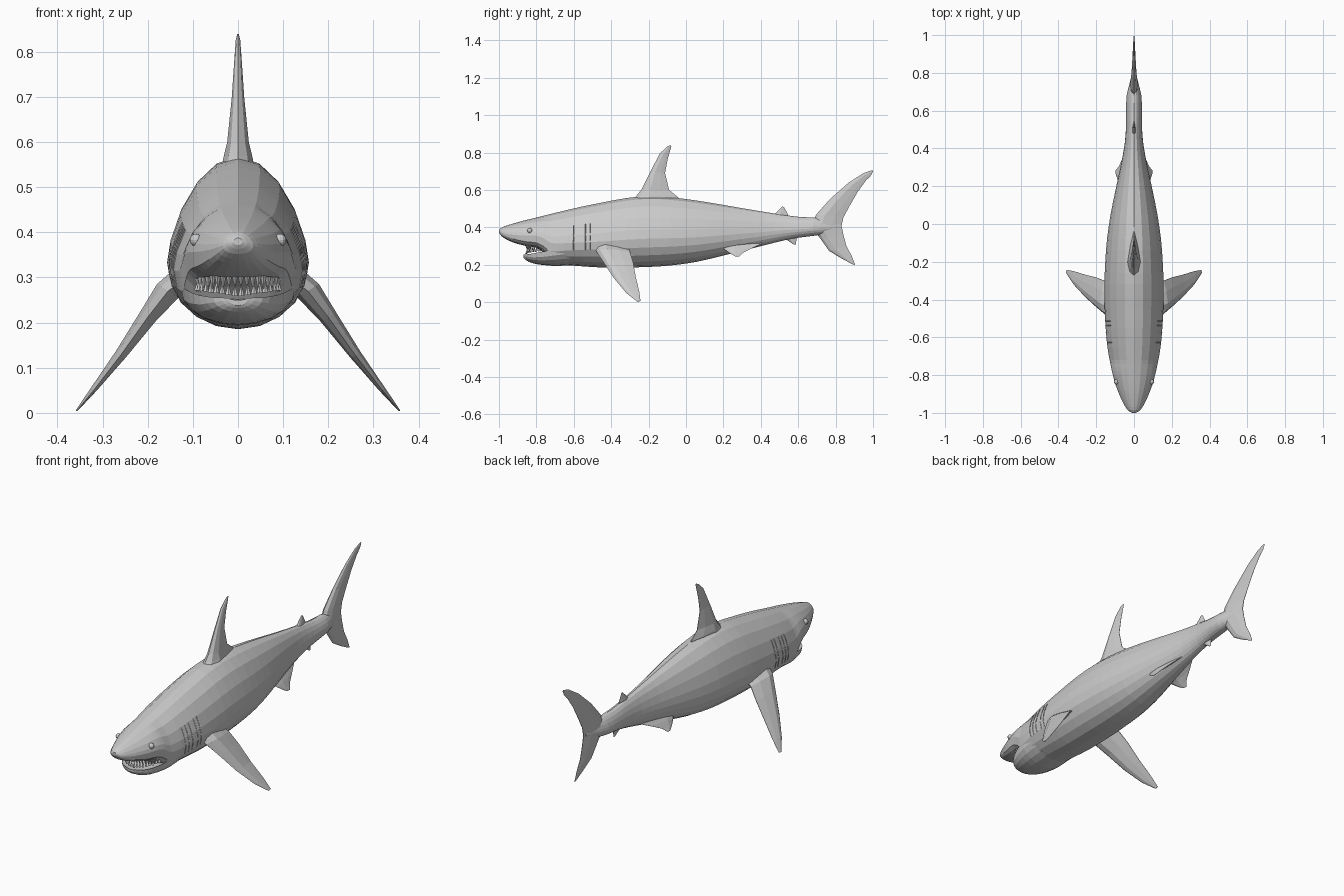
import bpy, bmesh, math
from mathutils import Vector

if "Cube" in bpy.data.objects:
    bpy.data.objects.remove(bpy.data.objects["Cube"])

N = 20  # sides around the body


def finish(bm, name):
    bmesh.ops.recalc_face_normals(bm, faces=bm.faces)
    me = bpy.data.meshes.new(name)
    bm.to_mesh(me)
    bm.free()
    ob = bpy.data.objects.new(name, me)
    bpy.context.collection.objects.link(ob)
    return ob


def skin(bm, rings):
    """Bridge a list of closed point rings and cap both ends."""
    vs = [[bm.verts.new(p) for p in r] for r in rings]
    n = len(vs[0])
    for a, b in zip(vs, vs[1:]):
        for i in range(n):
            j = (i + 1) % n
            bm.faces.new((a[i], a[j], b[j], b[i]))
    bm.faces.new(vs[0])
    bm.faces.new(vs[-1])


def body_point(st, a, mid):
    """Point at angle a on a station (y, top, bottom, half width, squareness)."""
    y, zt, zb, w, p = st
    zc = zb + mid * (zt - zb)
    s = math.sin(a)
    z = zc + (zt - zc) * s ** 1.3 if s > 0 else zc - (zc - zb) * abs(s) ** p
    return Vector((w * math.cos(a), y, z))


def refine(st, steps):
    """Catmull-Rom interpolation between stations."""
    out = []
    for i in range(len(st) - 1):
        a, b, c, d = (st[max(0, min(len(st) - 1, i + k))] for k in (-1, 0, 1, 2))
        for k in range(steps):
            t = k / steps
            out.append([q + t * (r - p) / 2 + t * t * (p - 2.5 * q + 2 * r - s / 2)
                        + t ** 3 * (1.5 * q - 1.5 * r + (s - p) / 2)
                        for p, q, r, s in zip(a, b, c, d)])
    return out + [list(st[-1])]


def loft(name, stations, mid, steps=2):
    bm = bmesh.new()
    skin(bm, [[body_point(s, 2 * math.pi * i / N, mid) for i in range(N)]
              for s in refine(stations, steps)])
    return finish(bm, name)


FOIL = [(0, 0), (.1, .65), (.32, 1), (.68, .6), (1, .06)]


def fin(name, sections, normal, mirror=False):
    """Fin from (leading point, trailing point, half thickness) sections."""
    bm = bmesh.new()
    nrm = Vector(normal).normalized()
    for side in ((1, -1) if mirror else (1,)):
        rings = []
        for le, te, t in sections:
            le, te = Vector(le), Vector(te)
            up = [le.lerp(te, f) + nrm * t * h for f, h in FOIL]
            dn = [le.lerp(te, f) - nrm * t * h for f, h in FOIL[:0:-1]]
            rings.append([(p.x * side, p.y, p.z) for p in up + dn])
        skin(bm, rings)
    return finish(bm, name)


def flat_fin(name, sections):
    """Fin on the centre plane, sections are (y, z, y, z, half thickness)."""
    return fin(name, [((0, a, b), (0, c, d), t) for a, b, c, d, t in sections], (1, 0, 0))


# Body: y, top, bottom, half width, underside squareness
body = [
    (-1.0, .388, .372, .010, 1), (-.985, .400, .352, .034, .8), (-.95, .413, .330, .056, .65),
    (-.90, .428, .312, .079, .5), (-.85, .441, .300, .098, .45), (-.80, .453, .291, .112, .45),
    (-.76, .463, .262, .121, .5), (-.72, .473, .212, .129, .7), (-.65, .490, .200, .141, .9),
    (-.55, .513, .192, .150, 1), (-.45, .533, .186, .155, 1), (-.32, .557, .186, .157, 1),
    (-.20, .567, .189, .152, 1), (-.08, .561, .197, .143, 1), (.05, .545, .215, .124, 1),
    (.18, .524, .245, .098, 1), (.30, .503, .275, .072, 1), (.42, .483, .305, .050, 1),
    (.52, .468, .330, .042, 1), (.60, .457, .345, .042, 1), (.68, .453, .355, .039, 1),
    (.75, .445, .368, .022, 1), (.82, .425, .395, .006, 1)]
loft("body", body, .4)

# Lower jaw: the top sinks below the rim, forming a bowl
jaw = [
    (-.868, .250, .238, .022, 1), (-.855, .247, .224, .055, .9), (-.82, .246, .209, .086, .8),
    (-.77, .250, .200, .110, .8), (-.70, .256, .194, .127, .9), (-.62, .262, .198, .130, 1)]
loft("lower_jaw", jaw, 1.4)

# Fins
flat_fin("dorsal_fin", [
    (-.30, .53, -.06, .53, .040), (-.265, .57, -.04, .56, .032), (-.24, .60, -.09, .60, .024),
    (-.19, .70, -.112, .69, .014), (-.14, .795, -.098, .765, .008), (-.10, .833, -.085, .81, .005),
    (-.082, .84, -.078, .835, .002)])
flat_fin("second_dorsal_fin", [
    (.45, .455, .55, .45, .012), (.48, .478, .545, .47, .008), (.515, .512, .525, .508, .002)])
flat_fin("anal_fin", [
    (.50, .35, .60, .36, .012), (.545, .33, .59, .335, .007), (.578, .308, .588, .31, .002)])
flat_fin("tail_fin", [
    (.893, .202, .905, .200, .002), (.83, .235, .885, .25, .006), (.765, .275, .858, .30, .011),
    (.715, .345, .842, .36, .017), (.67, .405, .832, .41, .024), (.695, .468, .842, .455, .020),
    (.77, .552, .872, .51, .013), (.87, .64, .918, .59, .008), (.948, .69, .963, .652, .005),
    (.975, .70, .987, .675, .003), (.996, .706, 1.0, .70, .001)])
fin("pectoral_fins", [
    ((.10, -.50, .31), (.10, -.31, .31), .035), ((.155, -.478, .27), (.158, -.30, .27), .028),
    ((.20, -.44, .212), (.20, -.283, .215), .020), ((.26, -.385, .128), (.26, -.268, .132), .013),
    ((.32, -.32, .050), (.318, -.25, .058), .007), ((.358, -.262, .004), (.357, -.243, .007), .002)],
    (.83, 0, .55), mirror=True)
fin("pelvic_fins", [
    ((.05, .17, .31), (.025, .42, .32), .014), ((.075, .21, .28), (.055, .36, .292), .008),
    ((.088, .24, .258), (.080, .305, .265), .005), ((.096, .265, .245), (.097, .285, .245), .002)],
    (.8, 0, .6), mirror=True)

# Teeth: upper and lower rows of small cones around the mouth arc
bm = bmesh.new()
for count, rx, ry, z0, lift, dz in ((22, .094, .125, .308, -.008, -.034), (20, .092, .125, .258, .014, .026)):
    for i in range(count):
        a = math.pi * (i + .5) / count
        c = Vector((rx * math.cos(a), -.73 - ry * math.sin(a) ** .8, z0 + lift * abs(math.cos(a))))
        ring = [bm.verts.new(c + Vector((.007 * math.cos(k * math.pi / 2), .005 * math.sin(k * math.pi / 2), 0)))
                for k in range(4)]
        tip = bm.verts.new(c + Vector((0, .006, dz)))
        for k in range(4):
            bm.faces.new((ring[k], ring[(k + 1) % 4], tip))
        bm.faces.new(ring)
finish(bm, "teeth")

# Eyes
bm = bmesh.new()
for side in (1, -1):
    r = bmesh.ops.create_uvsphere(bm, u_segments=12, v_segments=8, radius=.014)
    bmesh.ops.translate(bm, verts=r["verts"], vec=(side * .093, -.835, .383))
finish(bm, "eyes")

# Gill slits: thin ridges following the flank
cu = bpy.data.curves.new("gill_slits", 'CURVE')
cu.dimensions = '3D'
cu.bevel_depth = .002
cu.bevel_resolution = 0
fine = refine(body, 8)
for y in (-.63, -.60, -.57, -.54, -.51):
    st = min(fine, key=lambda s: abs(s[0] - y))
    pts = [body_point(st, math.radians(d), .4) for d in (-18, -4, 10, 24, 36)]
    for side in (1, -1):
        sp = cu.splines.new('POLY')
        sp.points.add(len(pts) - 1)
        for q, p in zip(sp.points, pts):
            q.co = (side * p.x, p.y, p.z, 1)
bpy.context.collection.objects.link(bpy.data.objects.new("gill_slits", cu))
